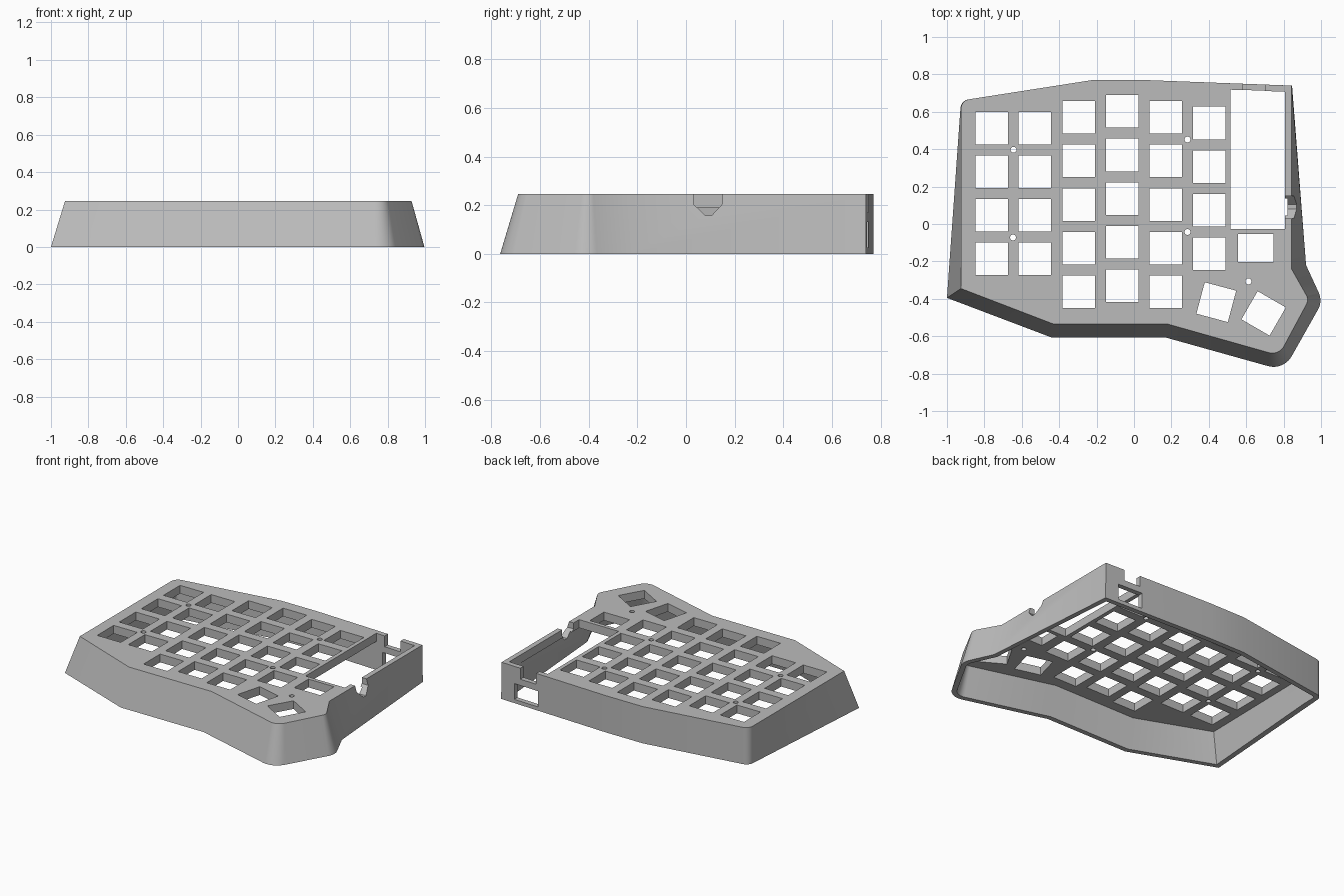
import bpy, bmesh, math
from mathutils import Vector

if "Cube" in bpy.data.objects:
    bpy.data.objects.remove(bpy.data.objects["Cube"])

H, WALL, PLATE = 0.245, 0.033, 0.055

# Outline corners (x, y, radius), counter-clockwise, at the top and at the base
TOP = [(-0.925, -0.345, 0), (-0.43, -0.535, 0), (0.18, -0.535, 0), (0.775, -0.703, 0.07),
       (0.935, -0.405, 0.05), (0.842, -0.24, 0), (0.842, 0.74, 0), (0.05, 0.77, 0),
       (-0.22, 0.77, 0), (-0.925, 0.66, 0.05)]
BASE = [(-1.0, -0.395, 0), (-0.44, -0.607, 0), (0.17, -0.607, 0), (0.80, -0.783, 0.11),
        (1.009, -0.413, 0.10), (0.92, -0.22, 0), (0.845, 0.74, 0), (0.05, 0.77, 0),
        (-0.22, 0.77, 0), (-0.925, 0.66, 0.05)]


def inset(corners, t):
    """Move every edge of the outline inwards by t."""
    out, n = [], len(corners)
    for i, (x, y, r) in enumerate(corners):
        p = Vector((x, y))
        a = (p - Vector(corners[i - 1][:2])).normalized()
        b = (Vector(corners[(i + 1) % n][:2]) - p).normalized()
        na, nb = Vector((-a.y, a.x)), Vector((-b.y, b.x))
        q = p + (na + nb) * (t / (1 + na.dot(nb)))
        out.append((q.x, q.y, max(r - t, 0.01) if r else 0))
    return out


def rounded(corners, steps=10):
    """Replace corners that have a radius by arcs."""
    pts, n = [], len(corners)
    for i, (x, y, r) in enumerate(corners):
        p = Vector((x, y))
        if not r:
            pts.append(p)
            continue
        a = (Vector(corners[i - 1][:2]) - p).normalized()
        b = (Vector(corners[(i + 1) % n][:2]) - p).normalized()
        half = a.angle(b) / 2
        centre = p + (a + b).normalized() * (r / math.sin(half))
        s, e = p + a * (r / math.tan(half)) - centre, p + b * (r / math.tan(half)) - centre
        a0 = math.atan2(s.y, s.x)
        sweep = (math.atan2(e.y, e.x) - a0) % (2 * math.pi)
        for k in range(steps + 1):
            ang = a0 + sweep * k / steps
            pts.append(centre + Vector((math.cos(ang), math.sin(ang))) * r)
    return pts


def loft(bm, lower, upper):
    """Closed solid between two rings of 3D points."""
    lo, up = [bm.verts.new(p) for p in lower], [bm.verts.new(p) for p in upper]
    n = len(lo)
    for i in range(n):
        j = (i + 1) % n
        bm.faces.new((lo[i], lo[j], up[j], up[i]))
    bm.faces.new(lo[::-1])
    bm.faces.new(up)


def prism(bm, pts, z0, z1):
    loft(bm, [(x, y, z0) for x, y in pts], [(x, y, z1) for x, y in pts])


def rect(cx, cy, w, h, deg=0):
    c, s = math.cos(math.radians(deg)), math.sin(math.radians(deg))
    return [(cx + u * w / 2 * c - v * h / 2 * s, cy + u * w / 2 * s + v * h / 2 * c)
            for u, v in ((-1, -1), (1, -1), (1, 1), (-1, 1))]


def make(name, bm):
    bmesh.ops.recalc_face_normals(bm, faces=bm.faces)
    me = bpy.data.meshes.new(name)
    bm.to_mesh(me)
    bm.free()
    ob = bpy.data.objects.new(name, me)
    bpy.context.collection.objects.link(ob)
    return ob


def section(base, top, z):
    return [(*b.lerp(t, z / H), z) for b, t in zip(base, top)]


# Case body with flared front and sides
bm = bmesh.new()
base, top = rounded(BASE), rounded(TOP)
loft(bm, section(base, top, 0), section(base, top, H))
case = make("keyboard_case", bm)

# Hollow underside
bm = bmesh.new()
base, top = rounded(inset(BASE, WALL)), rounded(inset(TOP, WALL))
loft(bm, section(base, top, -0.02), section(base, top, H - PLATE))
cavity = make("cavity_cutter", bm)

# Key openings: (column x, top row y, number of rows)
bm = bmesh.new()
Z0, Z1, KEY, PITCH = 0.15, 0.3, 0.174, 0.233
for x, y, rows in ((-0.76, 0.512, 4), (-0.53, 0.512, 4), (-0.295, 0.57, 5),
                   (-0.063, 0.602, 5), (0.17, 0.57, 5), (0.403, 0.54, 4)):
    for r in range(rows):
        prism(bm, rect(x, y - r * PITCH, KEY, KEY), Z0, Z1)
prism(bm, rect(0.652, -0.128, 0.19, 0.148), Z0, Z1)
prism(bm, rect(0.44, -0.418, KEY, KEY, -15), Z0, Z1)
prism(bm, rect(0.693, -0.478, KEY, KEY, -30), Z0, Z1)

# Screw holes
for x, y in ((-0.644, 0.397), (-0.647, -0.072), (0.286, 0.452), (0.286, -0.043), (0.612, -0.307)):
    prism(bm, [(x + 0.016 * math.cos(k * math.pi / 8), y + 0.016 * math.sin(k * math.pi / 8))
               for k in range(16)], Z0, Z1)

# Controller bay
prism(bm, [(0.517, -0.028), (0.808, -0.028), (0.808, 0.707), (0.517, 0.718)], Z0, Z1)
holes = make("hole_cutter", bm)

# Back socket window, back notch and side button notch
bm = bmesh.new()
prism(bm, rect(0.655, 0.75, 0.18, 0.12), 0.025, 0.13)
prism(bm, rect(0.64, 0.75, 0.12, 0.12), 0.172, 0.3)
notch = [(0.03, 0.3), (0.03, 0.205), (0.08, 0.157), (0.105, 0.157), (0.15, 0.205), (0.15, 0.3)]
loft(bm, [(0.79, y, z) for y, z in notch], [(1.0, y, z) for y, z in notch])
ports = make("port_cutter", bm)

# Cut everything out of the body
bpy.context.view_layer.objects.active = case
case.select_set(True)
for cutter in (cavity, holes, ports):
    mod = case.modifiers.new(cutter.name, 'BOOLEAN')
    mod.operation, mod.solver, mod.object = 'DIFFERENCE', 'EXACT', cutter
    cutter.hide_render = True
    bpy.ops.object.modifier_apply(modifier=mod.name)
    bpy.data.objects.remove(cutter)

# Grey plastic
mat = bpy.data.materials.new("grey_plastic")
mat.diffuse_color = (0.5, 0.5, 0.5, 1)
mat.use_nodes = True
mat.node_tree.nodes["Principled BSDF"].inputs["Base Color"].default_value = mat.diffuse_color
case.data.materials.clear()
case.data.materials.append(mat)
bpy.ops.object.shade_smooth_by_angle(angle=math.radians(30))
